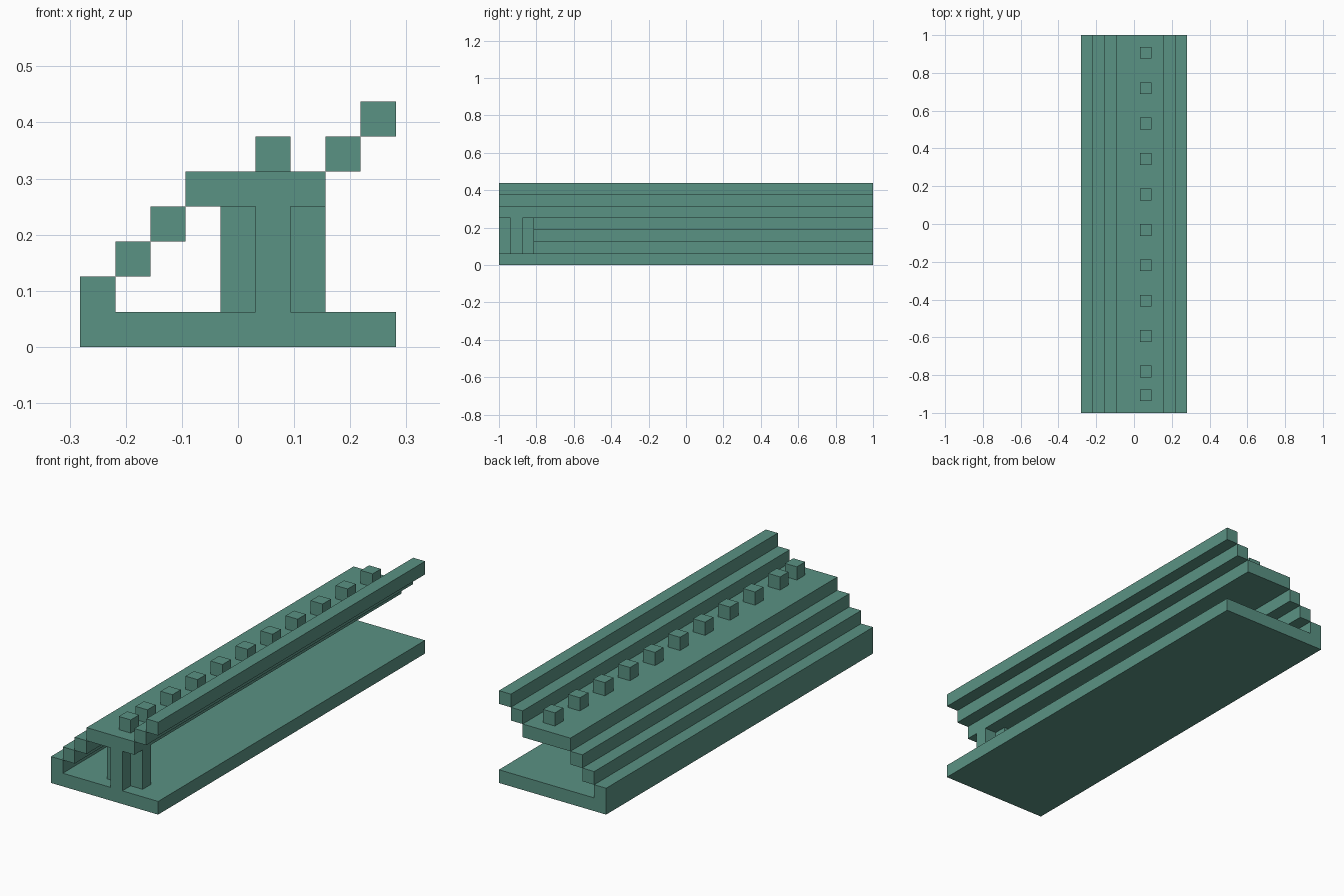
import bpy
import bmesh

U = 1 / 16          # module size: every part sits on this grid
HALF = 16           # half the length, in modules

cube = bpy.data.objects.get("Cube")
if cube:
    bpy.data.objects.remove(cube, do_unlink=True)

green = bpy.data.materials.new("muted_green")
green.use_nodes = True
colour = (0.102, 0.287, 0.227, 1)
green.diffuse_color = colour
bsdf = next(n for n in green.node_tree.nodes if n.type == 'BSDF_PRINCIPLED')
bsdf.inputs["Base Color"].default_value = colour


def prism(name, outline, push):
    """Extrude a closed outline of 3D points (in modules) along push."""
    bm = bmesh.new()
    face = bm.faces.new([bm.verts.new(p) for p in outline])
    top = bmesh.ops.extrude_face_region(bm, geom=[face], use_keep_orig=True)
    moved = [v for v in top["geom"] if isinstance(v, bmesh.types.BMVert)]
    bmesh.ops.translate(bm, verts=moved, vec=push)
    bmesh.ops.recalc_face_normals(bm, faces=bm.faces)
    bmesh.ops.scale(bm, verts=bm.verts, vec=(U, U, U))
    mesh = bpy.data.meshes.new(name)
    bm.to_mesh(mesh)
    bm.free()
    mesh.materials.append(green)
    obj = bpy.data.objects.new(name, mesh)
    bpy.context.collection.objects.link(obj)
    return obj


def rail(name, profile):
    """Full-length part from an (x, z) cross-section."""
    return prism(name, [(x, -HALF, z) for x, z in profile], (0, 2 * HALF, 0))


def box_profile(x0, x1, z0):
    return [(x0, z0), (x1, z0), (x1, z0 + 1), (x0, z0 + 1)]


# Base plate with a raised lip along its right edge
rail("base_with_lip", [(-4.5, 0), (4.5, 0), (4.5, 1), (-3.5, 1), (-3.5, 2), (-4.5, 2)])

# Stepped bars either side of the wide deck
rail("lower_step", box_profile(-3.5, -2.5, 2))
rail("upper_step", box_profile(-2.5, -1.5, 3))
rail("deck", box_profile(-1.5, 2.5, 4))
rail("lower_back_rail", box_profile(2.5, 3.5, 5))
rail("upper_back_rail", box_profile(3.5, 4.5, 6))

# Cross-shaped pillar under the front end of the deck
cross = []
for sx, sy in ((1, 1), (-1, 1), (-1, -1), (1, -1)):
    corner = [(1.5, 0.5), (0.5, 0.5), (0.5, 1.5)]
    if sx * sy < 0:
        corner.reverse()
    cross += [(1 + sx * x, -14.5 + sy * y, 1) for x, y in corner]
prism("cross_pillar", cross, (0, 0, 3))

# Row of pegs along the deck, evenly spaced with a closer one at the front
for i, y in enumerate([-14.5] + [-12.5 + 3 * k for k in range(10)]):
    prism(f"peg_{i + 1}", [(1 + dx, y + dy, 5) for dx, dy in
                           ((-.5, -.5), (.5, -.5), (.5, .5), (-.5, .5))], (0, 0, 1))
